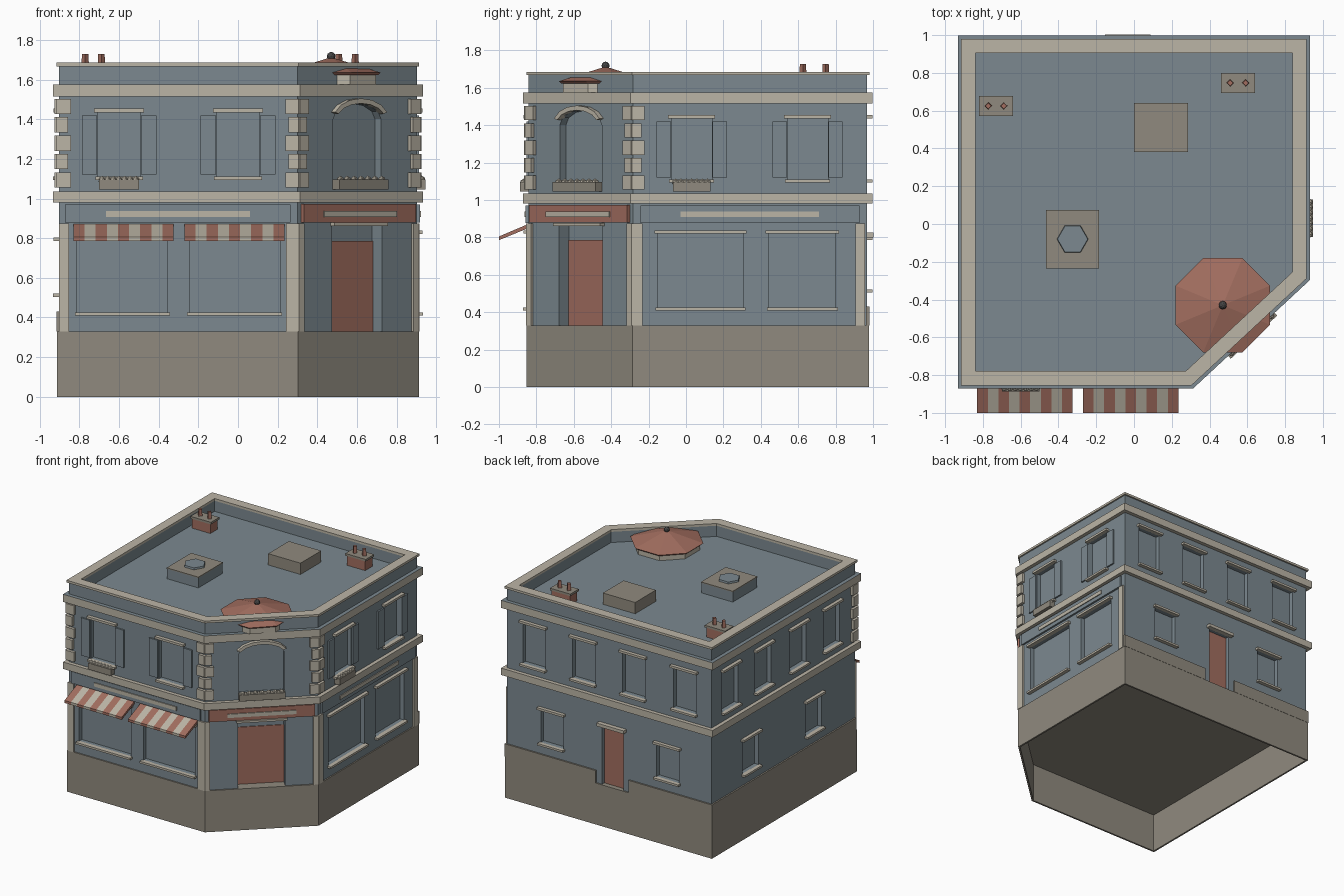
import bpy, bmesh, math
from mathutils import Vector, Matrix

if "Cube" in bpy.data.objects:
    bpy.data.objects.remove(bpy.data.objects["Cube"])


def material(name, r, g, b):
    m = bpy.data.materials.new(name)
    m.use_nodes = True
    m.diffuse_color = (r, g, b, 1)
    m.node_tree.nodes["Principled BSDF"].inputs["Base Color"].default_value = (r, g, b, 1)
    return m


BLUE = material("slate blue", 0.20, 0.25, 0.28)
TRIM = material("pale trim", 0.50, 0.46, 0.38)
STONE = material("grey stone", 0.28, 0.255, 0.21)
RED = material("brick red", 0.36, 0.155, 0.115)
DARK = material("dark metal", 0.06, 0.06, 0.06)

# Wall outline, counter-clockwise, with the chamfered entrance corner
OUTLINE = [Vector(p) for p in ((-0.903, -0.842), (0.30, -0.842), (0.902, -0.283),
                               (0.902, 0.968), (-0.903, 0.968))]
FRONT, CORNER, RIGHT, BACK, LEFT = range(5)


def axes(face):
    a, b = OUTLINE[face], OUTLINE[(face + 1) % 5]
    u = (b - a).normalized()
    return a, u, Vector((u.y, -u.x)), (b - a).length


def on_face(face, u, d, z):
    a, along, out, _ = axes(face)
    p = a + along * u + out * d
    return Vector((p.x, p.y, z))


def finish(bm, name, *mats):
    bmesh.ops.recalc_face_normals(bm, faces=bm.faces)
    me = bpy.data.meshes.new(name)
    bm.to_mesh(me)
    bm.free()
    for m in mats:
        me.materials.append(m)
    ob = bpy.data.objects.new(name, me)
    bpy.context.collection.objects.link(ob)
    return ob


def solid(bm, loop_a, loop_b, mat=0):
    a = [bm.verts.new(p) for p in loop_a]
    b = [bm.verts.new(p) for p in loop_b]
    faces = [bm.faces.new(a), bm.faces.new(b[::-1])]
    for i in range(len(a)):
        j = (i + 1) % len(a)
        faces.append(bm.faces.new((a[i], b[i], b[j], a[j])))
    for f in faces:
        f.material_index = mat


def slab(bm, face, pts, d0, d1):
    solid(bm, [on_face(face, u, d0, z) for u, z in pts], [on_face(face, u, d1, z) for u, z in pts])


def panel(bm, face, u0, u1, z0, z1, d0, d1):
    slab(bm, face, [(u0, z0), (u1, z0), (u1, z1), (u0, z1)], d0, d1)


def block(name, mat, x0, x1, y0, y1, z0, z1):
    bm = bmesh.new()
    corners = [(x0, y0), (x1, y0), (x1, y1), (x0, y1)]
    solid(bm, [(x, y, z0) for x, y in corners], [(x, y, z1) for x, y in corners])
    return finish(bm, name, mat)


def outline(offset, z):
    pts = []
    for i, p in enumerate(OUTLINE):
        n, m = axes(i - 1 if i else 4)[2], axes(i)[2]
        q = p + (n + m) * (offset / (1 + n.dot(m)))
        pts.append(Vector((q.x, q.y, z)))
    return pts


def ring(name, outer, inner, z0, z1, *mats):
    bm = bmesh.new()
    rings = [outline(o, z) for o, z in ((outer, z0), (outer, z1), (inner, z1), (inner, z0))]
    for i in range(5):
        j = (i + 1) % 5
        solid(bm, [r[i] for r in rings], [r[j] for r in rings])
    if len(mats) > 1:  # weathered top surface
        bmesh.ops.recalc_face_normals(bm, faces=bm.faces)
        for f in bm.faces:
            f.material_index = int(f.normal.z > 0.9)
    return finish(bm, name, *mats)


# Collected details
cuts, trim, shutters, planters, flowers = (bmesh.new() for _ in range(5))


def planter(face, uc, half, depth):
    panel(planters, face, uc - half, uc + half, 1.045, 1.095, 0, depth)
    for i in range(7):
        p = on_face(face, uc + half * 0.85 * (i - 3) / 3, depth * 0.55, 1.095)
        bmesh.ops.create_icosphere(flowers, subdivisions=1, radius=0.02, matrix=Matrix.Translation(p))


def window(face, uc, half, z0, z1, shuttered=False, box=False):
    panel(cuts, face, uc - half, uc + half, z0, z1, -0.035, 0.05)
    panel(trim, face, uc - half - 0.018, uc + half + 0.018, z1, z1 + 0.018, -0.005, 0.028)
    panel(trim, face, uc - half - 0.012, uc + half + 0.012, z0 - 0.016, z0, -0.005, 0.03)
    if shuttered:
        for s in (-1, 1):
            a, b = sorted((uc + s * (half + 0.003), uc + s * (half + 0.08)))
            panel(shutters, face, a, b, 1.12, 1.42, -0.005, 0.012)
    if box:
        planter(face, uc, 0.1, 0.045)


# Upper floor windows
for face, centres in ((FRONT, (0.303, 0.903)), (RIGHT, (0.313, 0.933))):
    for k, c in enumerate(centres):
        window(face, c, 0.108, 1.11, 1.435, True, k == 0)
for face, centres in ((BACK, (0.24, 0.68, 1.12, 1.57)), (LEFT, (0.235, 0.65, 1.09, 1.51))):
    for c in centres:
        window(face, c, 0.1, 1.11, 1.435)
# Ground floor windows
for face, c, half in ((FRONT, 0.32, 0.228), (FRONT, 0.886, 0.228), (RIGHT, 0.36, 0.228), (RIGHT, 0.905, 0.178)):
    window(face, c, half, 0.425, 0.82)
for face, c in ((BACK, 0.40), (BACK, 1.42), (LEFT, 0.49), (LEFT, 1.285)):
    window(face, c, 0.1, 0.52, 0.785)

# Entrances and arched window recesses
MID = axes(CORNER)[3] / 2
panel(cuts, CORNER, MID - 0.172, MID + 0.172, 0.30, 0.865, -0.075, 0.05)
panel(cuts, BACK, 0.84, 1.03, 0.30, 0.80, -0.035, 0.05)


def arch(half, rise, start):
    angles = [math.radians(start + (180 - 2 * start) * i / 6) for i in range(7)]
    return [(MID + half * math.cos(a), 1.40 + rise * math.sin(a)) for a in angles]


slab(cuts, CORNER, arch(0.165, 0.08, 0) + [(MID - 0.165, 1.08), (MID + 0.165, 1.08)], -0.045, 0.05)
inner, outer = arch(0.165, 0.08, 20), arch(0.19, 0.105, 20)
for i in range(6):
    slab(trim, CORNER, [inner[i], outer[i], outer[i + 1], inner[i + 1]], -0.01, 0.03)
planter(CORNER, MID, 0.168, 0.05)
panel(trim, CORNER, MID - 0.185, MID + 0.185, 0.862, 0.878, -0.005, 0.03)
panel(trim, BACK, 0.815, 1.055, 0.80, 0.825, -0.005, 0.035)

# Walls with the recesses cut in
bm = bmesh.new()
solid(bm, outline(0, 0.33), outline(0, 1.58))
walls = finish(bm, "walls", BLUE)
cutter = finish(cuts, "recess_cutter", BLUE)
cutter.hide_render = True
mod = walls.modifiers.new("recesses", "BOOLEAN")
mod.operation, mod.solver, mod.object = "DIFFERENCE", "EXACT", cutter
bpy.context.view_layer.update()
cut_mesh = bpy.data.meshes.new_from_object(walls.evaluated_get(bpy.context.evaluated_depsgraph_get()))
walls.modifiers.clear()
walls.data = cut_mesh
bpy.data.objects.remove(cutter)

# Doors
for name, face, u0, u1, z1, d in (("corner_door", CORNER, MID - 0.172, MID + 0.172, 0.785, -0.075),
                                  ("back_door", BACK, 0.84, 1.03, 0.80, -0.035)):
    bm = bmesh.new()
    panel(bm, face, u0, u1, 0.33, z1, d - 0.003, d + 0.006)
    finish(bm, name, RED)

# Open plinth, floor and the higher plinth on the back and left
ring("plinth", 0.01, -0.004, 0, 0.33, STONE)
bm = bmesh.new()
solid(bm, outline(0, 0.315), outline(0, 0.33))
finish(bm, "floor", STONE)
bm = bmesh.new()
for face, u0, u1 in ((BACK, -0.012, 0.79), (BACK, 1.08, 1.817), (LEFT, -0.012, 1.81)):
    panel(bm, face, u0, u1, 0.33, 0.43, -0.005, 0.012)
finish(bm, "raised_plinth", STONE)

# Cornices and parapet
ring("middle_band", 0.03, -0.01, 0.98, 1.035, TRIM)
ring("cornice", 0.03, -0.01, 1.515, 1.575, TRIM, BLUE)
ring("parapet", 0.0, -0.06, 1.575, 1.667, BLUE)
ring("parapet_cap", 0.012, -0.064, 1.667, 1.685, TRIM)

# Shop pilasters
for face, u0, u1 in ((FRONT, 0, 0.05), (FRONT, 1.145, 1.21), (CORNER, -0.006, 0.035),
                     (CORNER, 2 * MID - 0.035, 2 * MID + 0.006), (RIGHT, -0.008, 0.05), (RIGHT, 1.19, 1.24)):
    panel(trim, face, u0, u1, 0.33, 0.875, -0.005, 0.014)

# Quoins at three corners
for i in range(5):
    z, reach = 1.055 + 0.093 * i, 0.06 if i % 2 == 0 else 0.045
    for corner in (FRONT, CORNER, RIGHT):
        panel(trim, corner, -0.012, reach, z, z + 0.076, -0.005, 0.022)
        before = corner - 1 if corner else LEFT
        end = axes(before)[3]
        panel(trim, before, end - reach, end + 0.012, z, z + 0.076, -0.005, 0.022)

# Fascias with blank sign strips
bm = bmesh.new()
panel(bm, FRONT, 0.03, 1.168, 0.878, 0.97, -0.005, 0.015)
panel(bm, RIGHT, 0.04, 1.21, 0.878, 0.97, -0.005, 0.015)
finish(bm, "shop_fascias", BLUE)
bm = bmesh.new()
panel(bm, CORNER, 0.025, 2 * MID - 0.025, 0.88, 0.972, -0.005, 0.02)
finish(bm, "corner_fascia", RED)
panel(trim, FRONT, 0.238, 0.963, 0.908, 0.938, 0.01, 0.022)
panel(trim, RIGHT, 0.253, 0.993, 0.908, 0.938, 0.01, 0.022)
panel(trim, CORNER, MID - 0.25, MID + 0.25, 0.908, 0.938, 0.015, 0.027)

finish(trim, "stone_trim", TRIM)
finish(shutters, "shutters", BLUE)
finish(planters, "window_planters", STONE)
finish(flowers, "planter_flowers", TRIM)

# Striped awnings
for name, start in (("left_awning", 0.073), ("right_awning", 0.633)):
    bm = bmesh.new()
    profile, step = [(0, 0.872), (0.158, 0.805), (0.158, 0.785), (0, 0.85)], 0.505 / 9
    for i in range(9):
        solid(bm, *([on_face(FRONT, start + step * k, d, z) for d, z in profile] for k in (i, i + 1)), i % 2)
    finish(bm, name, RED, TRIM)


def turned(name, mat, x, y, sides, profile, turn):
    bm = bmesh.new()
    for (r0, z0), (r1, z1) in zip(profile, profile[1:]):
        bmesh.ops.create_cone(bm, cap_ends=True, segments=sides, radius1=r0, radius2=r1, depth=z1 - z0,
                              matrix=Matrix.Translation((x, y, (z0 + z1) / 2)) @ Matrix.Rotation(turn, 4, "Z"))
    return finish(bm, name, mat)


# Corner turret
EIGHTH = math.pi / 8
turned("turret_drum", TRIM, 0.47, -0.43, 8, [(0.245, 1.575), (0.245, 1.63)], EIGHTH)
turned("turret_roof", RED, 0.47, -0.43, 8, [(0.255, 1.622), (0.27, 1.635), (0.0, 1.713)], EIGHTH)
bm = bmesh.new()
bmesh.ops.create_icosphere(bm, subdivisions=2, radius=0.022, matrix=Matrix.Translation((0.47, -0.43, 1.718)))
finish(bm, "turret_finial", DARK)

# Roof boxes
block("roof_hatch", STONE, 0.0, 0.285, 0.38, 0.64, 1.575, 1.67)
block("vent_box", BLUE, -0.463, -0.187, -0.232, 0.072, 1.575, 1.66)
block("vent_lid", STONE, -0.465, -0.185, -0.235, 0.075, 1.66, 1.668)
turned("vent_cap", BLUE, -0.325, -0.08, 6, [(0.085, 1.66), (0.08, 1.682)], math.pi / 6)

# Chimneys
for side, x, y in (("left", 0.55, 0.747), ("right", -0.73, 0.625)):
    block(side + "_chimney", RED, x - 0.08, x + 0.08, y - 0.045, y + 0.045, 1.575, 1.658)
    block(side + "_chimney_cap", STONE, x - 0.09, x + 0.09, y - 0.053, y + 0.053, 1.658, 1.675)
    for k in (-1, 1):
        turned(side + "_chimney_pot", RED, x + k * 0.041, y, 4, [(0.019, 1.675), (0.016, 1.728)], 0)
